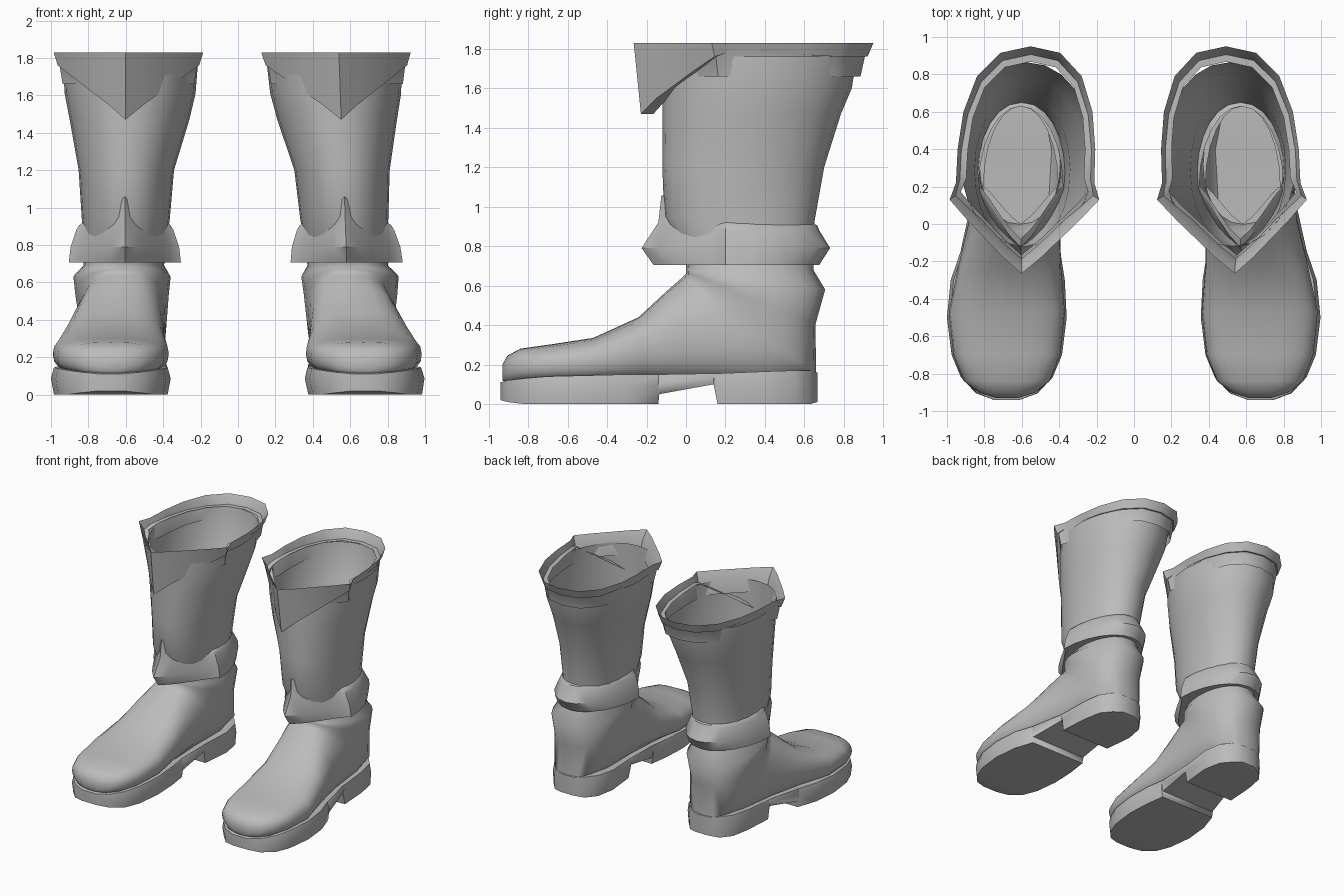
import bpy, bmesh, math
from mathutils import Matrix

cube = bpy.data.objects.get("Cube")
if cube:
    bpy.data.objects.remove(cube, do_unlink=True)

GREY = (0.5, 0.5, 0.5, 1)
leather = bpy.data.materials.new("grey_leather")
leather.use_nodes = True
leather.diffuse_color = GREY
leather.node_tree.nodes["Principled BSDF"].inputs["Base Color"].default_value = GREY
SEG = 24


def power(v, e):
    return math.copysign(abs(v) ** e, v)


def loft(name, rings, cap_start=False, cap_end=False, angle=45):
    """Skin closed rings into a left part, then add its mirrored right part."""
    for side in ("left", "right"):
        bm = bmesh.new()
        rows = [[bm.verts.new(p) for p in ring] for ring in rings]
        n = len(rows[0])
        for a, b in zip(rows, rows[1:]):
            for i in range(n):
                j = (i + 1) % n
                bm.faces.new((a[i], a[j], b[j], b[i]))
        if cap_start:
            bm.faces.new(rows[0])
        if cap_end:
            bm.faces.new(rows[-1])
        if side == "right":
            bm.transform(Matrix.Scale(-1, 4, (1, 0, 0)))
        else:
            lean = Matrix.Identity(4)      # the left boot leans slightly inward
            lean[0][2] = -0.034
            bm.transform(lean)
        bmesh.ops.recalc_face_normals(bm, faces=bm.faces)
        mesh = bpy.data.meshes.new(f"{side}_{name}")
        bm.to_mesh(mesh)
        bm.free()
        mesh.materials.append(leather)
        obj = bpy.data.objects.new(f"{side}_{name}", mesh)
        bpy.context.collection.objects.link(obj)
        bpy.ops.object.select_all(action="DESELECT")
        obj.select_set(True)
        bpy.context.view_layer.objects.active = obj
        bpy.ops.object.shade_smooth_by_angle(angle=math.radians(angle))


def tilted_ring(front, back, hw, cx, e):
    """Rounded section spanning from a front/top point to a back/bottom point."""
    ring = []
    for i in range(SEG):
        t = 2 * math.pi * i / SEG
        v = 0.5 - 0.5 * power(math.cos(t), min(1, e + 0.15))
        ring.append((cx + hw * power(math.sin(t), e),
                     front[0] + (back[0] - front[0]) * v,
                     front[1] + (back[1] - front[1]) * v))
    return ring


# Foot and shaft: one sleeve swept from the toe, around the heel, up the leg
# front y, front z, back y, back z, half width, centre x, squareness
SLEEVE = [
    (-.93, .20, -.93, .12, .06, .68, .8),
    (-.905, .245, -.9, .1, .15, .68, .7),
    (-.84, .28, -.84, .1, .23, .68, .65),
    (-.7, .30, -.7, .1, .285, .68, .65),
    (-.47, .335, -.47, .1, .31, .68, .65),
    (-.24, .44, -.22, .1, .275, .665, .7),
    (-.1, .57, .1, .1, .245, .64, .7),
    (-.02, .64, .45, .1, .235, .62, .7),
    (0, .66, .66, .15, .235, .615, .75),
    (0, .67, .655, .4, .25, .62, .8),
    (0, .68, .705, .58, .26, .62, .85),
    (0, .7, .645, .68, .215, .61, .9),
    (-.04, .8, .645, .8, .22, .605, .9),
    (-.11, .95, .65, .92, .235, .60, .95),
    (-.12, 1.2, .70, 1.2, .255, .597, .95),
    (-.12, 1.47, .785, 1.47, .32, .58, .95),
    (-.12, 1.62, .84, 1.6, .35, .577, .95),
    (-.12, 1.76, .865, 1.76, .36, .575, .95),
]
loft("boot_upper", [tilted_ring((a, b), (c, d), hw, cx, e)
                    for a, b, c, d, hw, cx, e in SLEEVE], cap_start=True, angle=60)

# Sole: box sections along the foot, stepped up at the arch before the heel
SOLE = [
    (-.94, .07, .68, .02, .11), (-.905, .165, .68, .01, .12),
    (-.82, .245, .68, 0, .13), (-.7, .295, .68, 0, .14),
    (-.5, .32, .68, 0, .145), (-.3, .305, .675, 0, .15),
    (-.14, .265, .66, 0, .15), (-.135, .265, .66, .05, .15),
    (.14, .235, .63, .1, .155), (.16, .235, .63, 0, .155),
    (.4, .24, .61, 0, .165), (.55, .21, .61, 0, .17),
    (.63, .14, .61, 0, .17), (.665, .06, .61, .01, .16),
]


def sole_ring(y, hw, cx, low, high):
    mid = low + (high - low) * 0.6
    outline = [(.95, low), (1, mid), (.95, high)]
    return ([(cx + hw * s, y, z) for s, z in outline]
            + [(cx - hw * s, y, z) for s, z in reversed(outline)])


loft("sole", [sole_ring(*s) for s in SOLE], True, True, 40)


def mirrored(half):
    """Close a half outline that runs from front centre to back centre."""
    return half + [(-p[0],) + tuple(p[1:]) for p in reversed(half[1:-1])]


# Folded cuff: a pointed front flap that thins to a lip around the back
CUFF = mirrored([
    (0, -.265, 1.47), (.1, -.18, 1.55), (.2, -.08, 1.62), (.3, .02, 1.69),
    (.4, .13, 1.76), (.37, .22, 1.79), (.368, .4, 1.78), (.345, .6, 1.77),
    (.28, .79, 1.76), (.16, .915, 1.76), (0, .95, 1.76)])


def cuff_ring(scale, z=None):
    return [(.575 + x * scale - .04 * (y - .4), .4 + (y - .4) * scale, z or low)
            for x, y, low in CUFF]


loft("cuff", [cuff_ring(.85), cuff_ring(.945), cuff_ring(1, 1.83),
              cuff_ring(.92, 1.76), cuff_ring(.88, 1.66)], angle=50)

# Ankle band: flares outward, with a raised peak and beak at the front


def band_ring(hw, front, back, z, peak=0):
    ring, mid = [], 0.2
    for i in range(SEG):
        t = 2 * math.pi * i / SEG
        s, c = math.sin(t), math.cos(t)
        ahead = max(0, c)
        x = hw * s * (1 - .15 * ahead * abs(s))
        y = mid - (mid - front) * (1 - abs(s) ** 1.2) if c > 0 else mid - (back - mid) * c
        rise = peak * max(0, 1 - abs(s)) if c > 0 else 0
        ring.append((.605 + x, y, z + rise))
    return ring


loft("ankle_band", [
    band_ring(.225, -.08, .63, .92, .15),
    band_ring(.245, -.125, .665, .905, .15),
    band_ring(.26, -.14, .675, .88, .04),
    band_ring(.29, -.225, .73, .79),
    band_ring(.3, -.165, .675, .705),
    band_ring(.2, 0, .63, .705)], angle=40)
